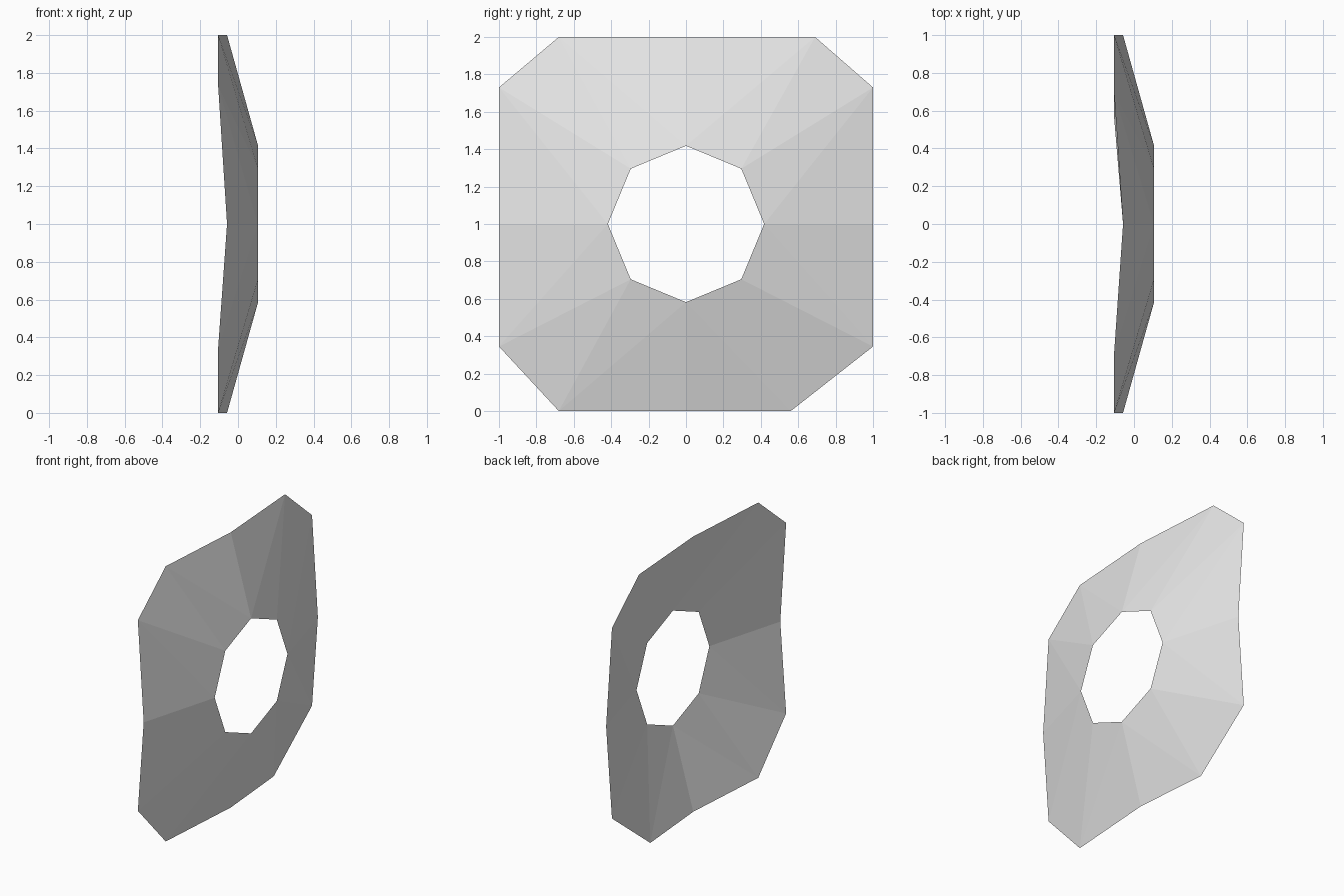
import bpy, bmesh, math

cube = bpy.data.objects.get("Cube")
if cube:
    bpy.data.objects.remove(cube, do_unlink=True)

# One plain grey for the whole sheet
grey = bpy.data.materials.new("light grey")
grey.use_nodes = True
grey.diffuse_color = (0.8, 0.8, 0.8, 1)
grey.node_tree.nodes["Principled BSDF"].inputs["Base Color"].default_value = (0.8, 0.8, 0.8, 1)

BACK, MIDDLE, FRONT = -0.105, -0.058, 0.105   # depths along x
RADIUS, CENTRE = 0.418, 1.0                   # eight-sided hole

# Clipped corners as (y, z) pairs, anticlockwise from the upper right
corners = [((1, 1.73), (0.69, 2)), ((-0.68, 2), (-1, 1.73)),
           ((-1, 0.345), (-0.68, 0)), ((0.56, 0), (1, 0.345))]
# Raised middle of each side, starting at the right
sides = [(1, 1), (0, 2), (-1, 1), (0, 0)]

bm = bmesh.new()
hole = []
for i in range(8):
    a = i * math.tau / 8
    hole.append(bm.verts.new((FRONT, RADIUS * math.cos(a), CENTRE + RADIUS * math.sin(a))))
mids = [bm.verts.new((MIDDLE, y, z)) for y, z in sides]

# Each quarter is a fan of five facets around its clipped corner
for q, pair in enumerate(corners):
    c1, c2 = (bm.verts.new((BACK, y, z)) for y, z in pair)
    h1, h2, h3 = hole[2 * q], hole[2 * q + 1], hole[(2 * q + 2) % 8]
    m1, m2 = mids[q], mids[(q + 1) % 4]
    for tri in ((m1, c1, h1), (h1, c1, h2), (c1, c2, h2), (h2, c2, h3), (h3, c2, m2)):
        bm.faces.new(tri)

mesh = bpy.data.meshes.new("holed_panel")
bm.to_mesh(mesh)
bm.free()
mesh.materials.append(grey)
panel = bpy.data.objects.new("holed_panel", mesh)
bpy.context.collection.objects.link(panel)
